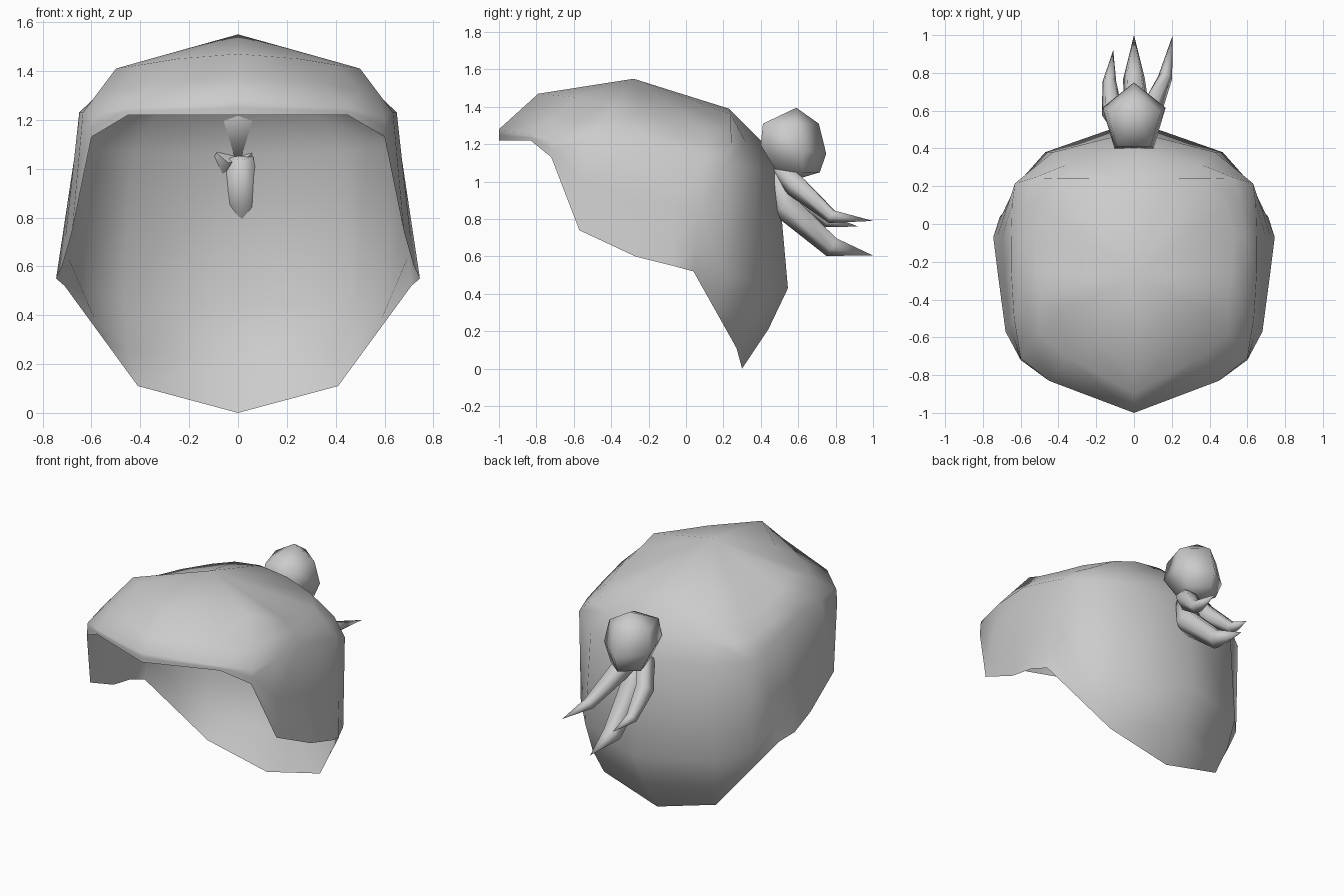
import bpy, bmesh, math
from mathutils import Vector

if "Cube" in bpy.data.objects:
    bpy.data.objects.remove(bpy.data.objects["Cube"])

grey = bpy.data.materials.new("soft grey")
grey.diffuse_color = (0.6, 0.6, 0.6, 1)
grey.use_nodes = True
grey.node_tree.nodes["Principled BSDF"].inputs["Base Color"].default_value = grey.diffuse_color


def finish(name, bm, angle):
    bmesh.ops.remove_doubles(bm, verts=bm.verts, dist=0.0005)
    bmesh.ops.recalc_face_normals(bm, faces=bm.faces)
    mesh = bpy.data.meshes.new(name)
    bm.to_mesh(mesh)
    bm.free()
    mesh.materials.append(grey)
    ob = bpy.data.objects.new(name, mesh)
    bpy.context.collection.objects.link(ob)
    bpy.ops.object.select_all(action='DESELECT')
    ob.select_set(True)
    bpy.context.view_layer.objects.active = ob
    bpy.ops.object.shade_smooth_by_angle(angle=math.radians(angle))
    return ob


# Hair cap: half of the columns from front to back, each from rim up to crown
def side(rim, brim, crown):
    r, b, c = Vector(rim), Vector(brim), Vector(crown)
    return [r, r.lerp(b, 0.2), r.lerp(b, 0.5), b, b.lerp(c, 0.5), c]


columns = [
    side((0, -1, 1.22), (0, -1, 1.28), (0, -.79, 1.47)),
    side((.45, -.83, 1.22), (.45, -.83, 1.25), (.25, -.585, 1.45)),
    side((.60, -.72, 1.13), (.60, -.71, 1.21), (.40, -.46, 1.425)),
    side((.68, -.57, .74), (.635, -.50, 1.23), (.50, -.38, 1.41)),
    side((.72, -.27, .60), (.65, -.26, 1.23), (.515, -.26, 1.36)),
    side((.745, -.07, .55), (.65, -.07, 1.18), (.53, -.07, 1.30)),
    side((.71, .04, .52), (.645, .11, 1.13), (.49, .11, 1.28)),
    [(.56, .155, .315), (.585, .175, .38), (.625, .205, .50),
     (.63, .215, 1.09), (.53, .245, 1.19), (.36, .24, 1.30)],
    [(.41, .27, .11), (.45, .33, .26), (.47, .38, .45),
     (.43, .38, 1.07), (.34, .32, 1.21), (.19, .24, 1.36)],
    [(0, .30, 0), (0, .44, .21), (0, .545, .43),
     (0, .49, 1.05), (0, .40, 1.22), (0, .23, 1.39)],
]
bm = bmesh.new()
for s in (1, -1):
    grid = [[bm.verts.new((s * p[0], p[1], p[2])) for p in col] for col in columns]
    top = bm.verts.new((0, -.28, 1.55))
    for a, b in zip(grid, grid[1:]):
        for i in range(5):
            bm.faces.new((a[i], b[i], b[i + 1], a[i + 1]))
        bm.faces.new((a[5], b[5], top))
finish("hair_cap", bm, 100)


def loft(name, rings, tip_start=None, tip_end=None):
    bm = bmesh.new()
    loops = [[bm.verts.new(p) for p in ring] for ring in rings]
    n = len(loops[0])
    for a, b in zip(loops, loops[1:]):
        for i in range(n):
            j = (i + 1) % n
            bm.faces.new((a[i], a[j], b[j], b[i]))
    for loop, tip in ((loops[0], tip_start), (loops[-1], tip_end)):
        if tip is None:
            bm.faces.new(loop)
        else:
            t = bm.verts.new(tip)
            for i in range(n):
                bm.faces.new((loop[i], loop[(i + 1) % n], t))
    return finish(name, bm, 85)


# Five-sided bun at the back, its middle ring tilted
bun = []
for z, cy, r, tilt in ((1.05, .589, .115, 0), (1.175, .556, .176, -.13), (1.31, .545, .15, 0)):
    ring = []
    for k in range(5):
        x = r * math.sin(k * math.tau / 5)
        dy = 1.1 * r * math.cos(k * math.tau / 5)
        ring.append((x, cy + dy, z + tilt * dy))
    bun.append(ring)
loft("bun", bun, (0, .60, 1.015), (0, .59, 1.395))


# Loose tapered strands below the bun
def strand(name, path, radii):
    pts = [Vector(p) for p in path]
    rings = []
    for i, r in enumerate(radii):
        d = (pts[i + 1] - pts[max(i - 1, 0)]).normalized()
        u = d.cross(Vector((1, 0, 0))).normalized()
        v = d.cross(u)
        rings.append([pts[i] + r * (math.cos(k * math.tau / 5) * u + math.sin(k * math.tau / 5) * v)
                      for k in range(5)])
    loft(name, rings, None, pts[-1])


strand("middle_strand", [(.01, .48, 1.05), (.02, .53, .875), (0, .78, .655), (0, 1, .605)],
       (.055, .08, .06))
strand("right_strand", [(.02, .50, 1.07), (.08, .59, .98), (.165, .78, .815), (.205, 1, .79)],
       (.055, .065, .04))
strand("left_strand", [(-.04, .48, 1.06), (-.115, .60, .92), (-.13, .76, .79), (-.11, .92, .76)],
       (.055, .06, .038))
